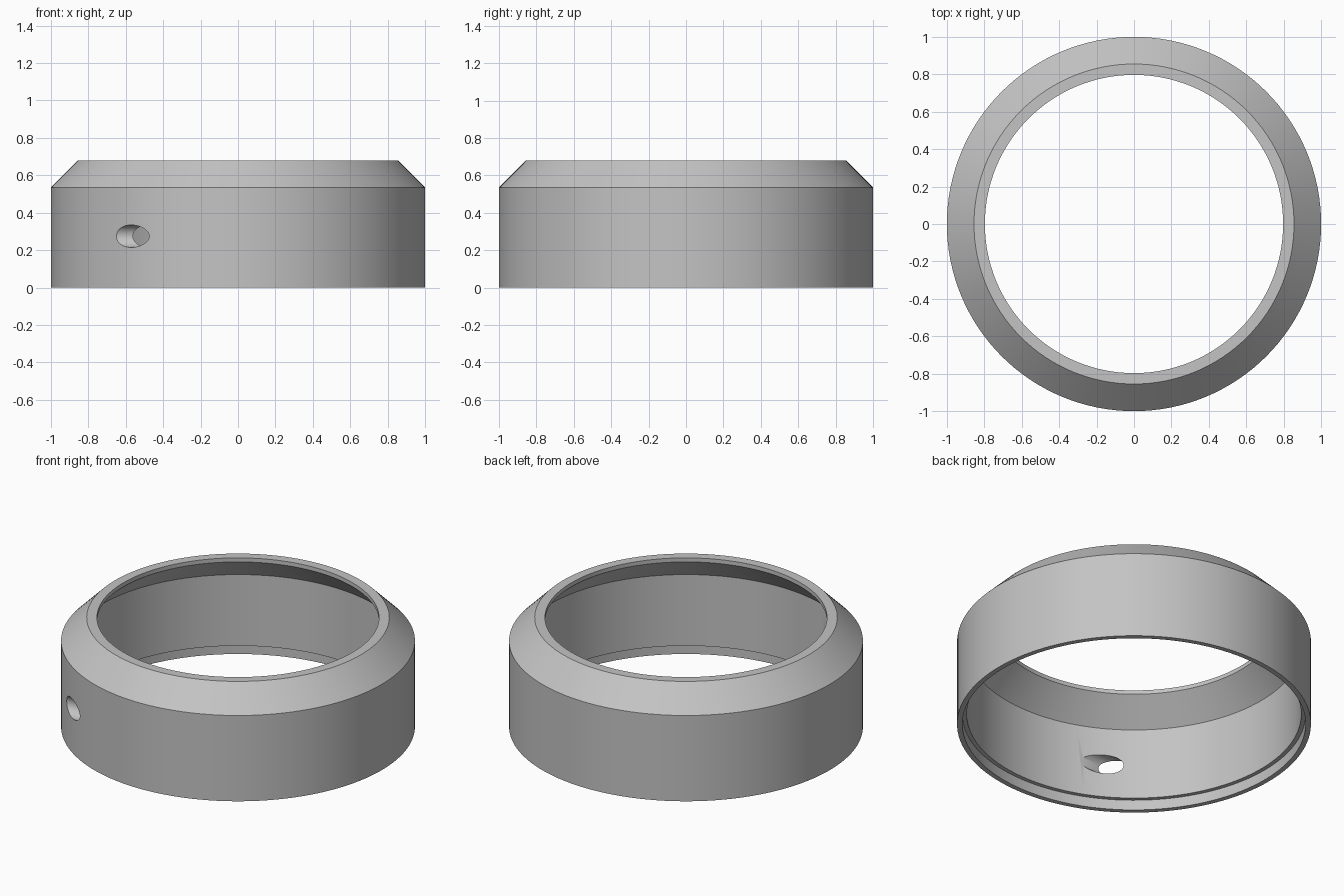
import bpy
import bmesh
import math

cube = bpy.data.objects.get("Cube")
if cube:
    bpy.data.objects.remove(cube, do_unlink=True)

SEGMENTS = 128


def make_material(name, value):
    mat = bpy.data.materials.new(name)
    mat.use_nodes = True
    colour = (value, value, value, 1)
    mat.diffuse_color = colour
    mat.node_tree.nodes["Principled BSDF"].inputs["Base Color"].default_value = colour
    return mat


def lathe(name, profile, mat):
    """Revolve a closed (radius, height) profile around the z axis."""
    bm = bmesh.new()
    verts = [bm.verts.new((r, 0, z)) for r, z in profile]
    edges = [bm.edges.new((v, verts[(i + 1) % len(verts)])) for i, v in enumerate(verts)]
    bmesh.ops.spin(bm, geom=verts + edges, cent=(0, 0, 0), axis=(0, 0, 1),
                   angle=math.tau, steps=SEGMENTS, use_merge=True)
    bmesh.ops.remove_doubles(bm, verts=bm.verts, dist=0.0001)
    bmesh.ops.recalc_face_normals(bm, faces=bm.faces)
    mesh = bpy.data.meshes.new(name)
    bm.to_mesh(mesh)
    bm.free()
    mesh.materials.append(mat)
    obj = bpy.data.objects.new(name, mesh)
    bpy.context.collection.objects.link(obj)
    return obj


grey = make_material("light grey", 0.55)

# Collar: outer wall, chamfer, top lip, inner cone, bore and bottom recess
collar = lathe("collar_ring", [
    (1, 0), (1, 0.535), (0.855, 0.68), (0.797, 0.68), (0.797, 0.655),
    (0.945, 0.507), (0.945, 0.063), (0.97, 0.063), (0.97, 0),
], grey)

# Slanted side hole, drilled parallel to x through one wall only
bpy.ops.mesh.primitive_cylinder_add(vertices=48, radius=0.06, depth=0.8,
                                    location=(-0.6, -0.82, 0.275),
                                    rotation=(0, math.pi / 2, 0))
drill = bpy.context.object
drill.name = "hole_cutter"
drill.data.materials.append(grey)

cut = collar.modifiers.new("side_hole", "BOOLEAN")
cut.operation = "DIFFERENCE"
cut.solver = "EXACT"
cut.object = drill

# Apply the cut, then discard the cutter
bpy.ops.object.select_all(action="DESELECT")
collar.select_set(True)
bpy.context.view_layer.objects.active = collar
bpy.ops.object.modifier_apply(modifier=cut.name)
bpy.data.objects.remove(drill, do_unlink=True)
bpy.ops.object.shade_smooth_by_angle(angle=math.radians(30))
